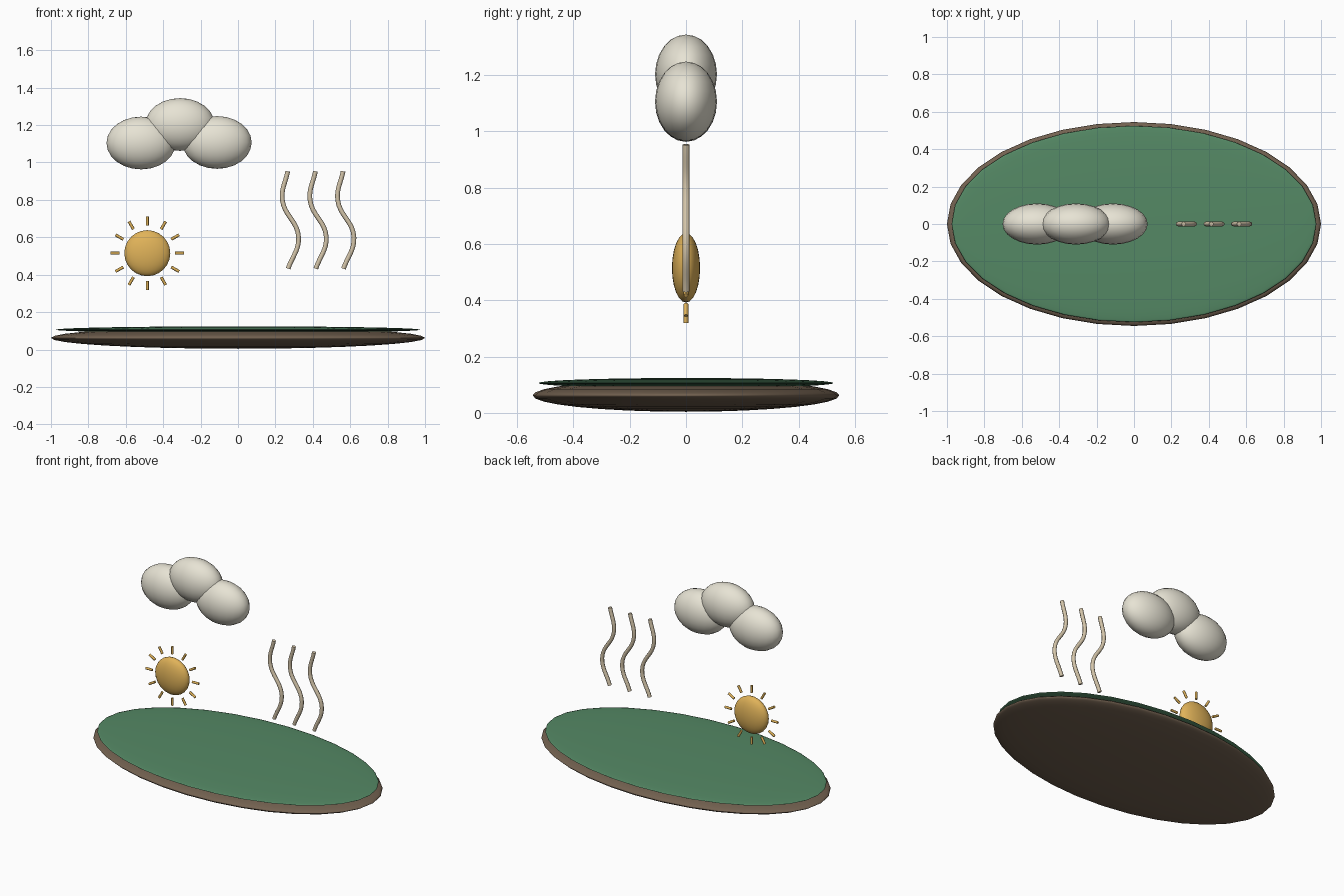
import bpy, math
from mathutils import Vector

if "Cube" in bpy.data.objects:
    bpy.data.objects.remove(bpy.data.objects["Cube"])


def material(name, rgb):
    m = bpy.data.materials.new(name)
    m.diffuse_color = (*rgb, 1)
    m.use_nodes = True
    m.node_tree.nodes["Principled BSDF"].inputs["Base Color"].default_value = m.diffuse_color
    return m


SOIL = material("soil", (0.17, 0.12, 0.08))
GRASS = material("grass", (0.09, 0.25, 0.13))
CLOUD = material("cloud_cream", (0.80, 0.77, 0.66))
GOLD = material("sun_gold", (0.75, 0.45, 0.10))
WISP = material("wisp_beige", (0.66, 0.56, 0.40))


def finish(name, mat):
    ob = bpy.context.object
    ob.name = name
    ob.data.materials.append(mat)
    bpy.ops.object.shade_smooth()
    return ob


def ellipsoid(name, center, radii, mat, segments=32, rings=16):
    bpy.ops.mesh.primitive_uv_sphere_add(segments=segments, ring_count=rings, location=center)
    bpy.context.object.scale = radii
    return finish(name, mat)


def rod(name, a, b, radius, mat):
    a, b = Vector(a), Vector(b)
    bpy.ops.mesh.primitive_cylinder_add(vertices=8, radius=radius, depth=(b - a).length,
                                        location=(a + b) / 2)
    ob = finish(name, mat)
    ob.rotation_euler = (b - a).to_track_quat('Z', 'Y').to_euler()
    bpy.ops.object.shade_smooth_by_angle(angle=math.radians(50))
    return ob


def wavy_tube(name, points, radius, mat):
    cu = bpy.data.curves.new(name, 'CURVE')
    cu.dimensions = '3D'
    cu.bevel_depth = radius
    cu.bevel_resolution = 2
    cu.resolution_u = 8
    cu.use_fill_caps = True
    sp = cu.splines.new('BEZIER')
    sp.bezier_points.add(len(points) - 1)
    for bp, (x, z) in zip(sp.bezier_points, points):
        bp.co = (x, 0, z)
        bp.handle_left_type = bp.handle_right_type = 'AUTO'
    ob = bpy.data.objects.new(name, cu)
    bpy.context.collection.objects.link(ob)
    cu.materials.append(mat)
    return ob


# Island: flattened soil body with a thin grass lens on top
ellipsoid("soil_base", (0, 0, 0.062), (1.0, 0.545, 0.058), SOIL)
ellipsoid("grass_top", (0, 0, 0.106), (0.975, 0.525, 0.018), GRASS)

# Cloud: three overlapping puffs
for i, (x, z) in enumerate([(-0.518, 1.104), (-0.31, 1.203), (-0.112, 1.107)]):
    ellipsoid(f"cloud_puff_{i + 1}", (x, 0, z), (0.185, 0.11, 0.141), CLOUD, 24, 12)

# Sun: flattened disc with twelve short rays
sx, sz = -0.485, 0.515
ellipsoid("sun_disc", (sx, 0, sz), (0.123, 0.05, 0.123), GOLD, 24, 12)
for i in range(12):
    t = math.radians(30 * i)
    c, s = math.cos(t), math.sin(t)
    rod(f"sun_ray_{i + 1}", (sx + 0.148 * c, 0, sz + 0.148 * s),
        (sx + 0.196 * c, 0, sz + 0.196 * s), 0.008, GOLD)

# Rising wisps: three identical wavy tubes
wave = [(0.268, 0.432), (0.324, 0.60), (0.237, 0.80), (0.266, 0.953)]
for i in range(3):
    wavy_tube(f"wisp_{i + 1}", [(x + 0.148 * i, z) for x, z in wave], 0.0125, WISP)
